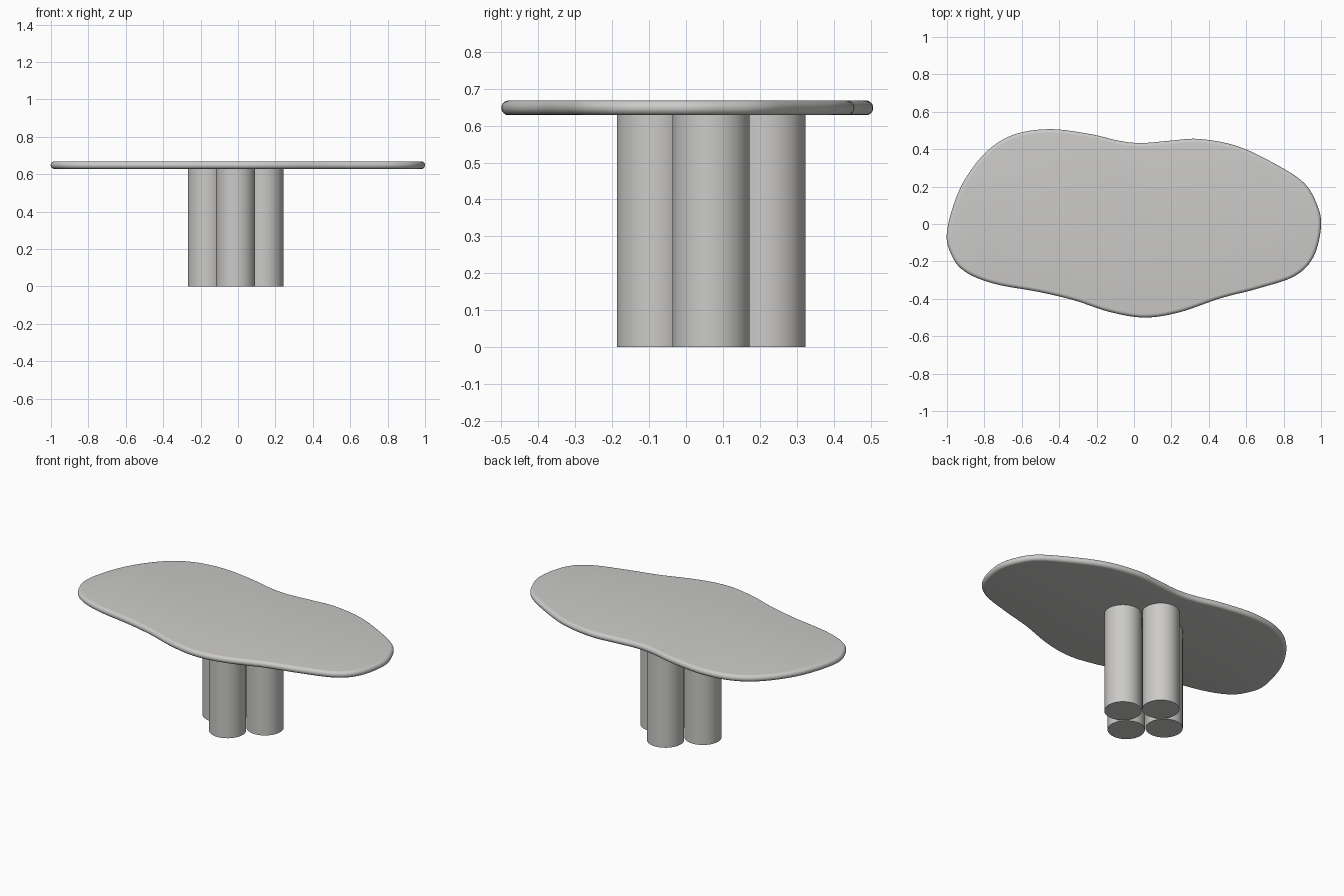
import bpy, bmesh, math
from mathutils import Vector

if "Cube" in bpy.data.objects:
    bpy.data.objects.remove(bpy.data.objects["Cube"])

stone = bpy.data.materials.new("warm grey")
stone.diffuse_color = (0.60, 0.594, 0.58, 1)
stone.use_nodes = True
stone.node_tree.nodes["Principled BSDF"].inputs["Base Color"].default_value = stone.diffuse_color

Z0, Z1 = 0.628, 0.668      # tabletop underside and upper face
R = (Z1 - Z0) / 2          # rounded edge radius


def finish(name, bm):
    bmesh.ops.recalc_face_normals(bm, faces=bm.faces)
    me = bpy.data.meshes.new(name)
    bm.to_mesh(me)
    bm.free()
    me.materials.append(stone)
    ob = bpy.data.objects.new(name, me)
    bpy.context.collection.objects.link(ob)
    bpy.ops.object.select_all(action='DESELECT')
    ob.select_set(True)
    bpy.context.view_layer.objects.active = ob
    bpy.ops.object.shade_smooth_by_angle(angle=math.radians(35))
    return ob


# Wavy outline of the tabletop, counter-clockwise
outline = [Vector(p) for p in (
    (1.0, -0.01), (0.976, 0.11), (0.90, 0.228), (0.72, 0.34), (0.54, 0.42),
    (0.345, 0.455), (0.19, 0.445), (0.04, 0.433), (-0.08, 0.445), (-0.24, 0.482),
    (-0.455, 0.507), (-0.65, 0.475), (-0.80, 0.375), (-0.93, 0.19), (-1.0, -0.04),
    (-0.974, -0.17), (-0.90, -0.257), (-0.745, -0.32), (-0.505, -0.364),
    (-0.32, -0.408), (-0.13, -0.47), (0.056, -0.50), (0.243, -0.472),
    (0.46, -0.398), (0.67, -0.343), (0.86, -0.278), (0.96, -0.175))]


def smooth_loop(pts, steps):
    """Closed Catmull-Rom curve through the points."""
    out, n = [], len(pts)
    for i in range(n):
        a, b, c, d = (pts[(i + k) % n] for k in (-1, 0, 1, 2))
        for s in range(steps):
            t = s / steps
            out.append(0.5 * (2 * b + (c - a) * t + (2 * a - 5 * b + 4 * c - d) * t * t
                              + (3 * b - a - 3 * c + d) * t ** 3))
    return out


loop = smooth_loop(outline, 8)
n = len(loop)
normals = []
for i in range(n):
    t = (loop[(i + 1) % n] - loop[i - 1]).normalized()
    normals.append(Vector((t.y, -t.x)))

# Tabletop: half-round edge swept around the outline, capped flat
bm = bmesh.new()
rings = []
for k in range(13):
    a = -math.pi / 2 + math.pi * k / 12
    inset = R * (1 - math.cos(a))
    z = (Z0 + Z1) / 2 + R * math.sin(a)
    rings.append([bm.verts.new((*(p - m * inset), z)) for p, m in zip(loop, normals)])
for lo, hi in zip(rings, rings[1:]):
    for i in range(n):
        j = (i + 1) % n
        bm.faces.new((lo[i], lo[j], hi[j], hi[i]))
bm.faces.new(rings[0][::-1])
bm.faces.new(rings[-1])
finish("tabletop", bm)

# Four cylindrical legs clustered in a diamond
CX, CY, OFF, LEG_R = -0.013, 0.068, 0.151, 0.1045
for name, dx, dy in (("front", 0, -1), ("right", 1, 0), ("back", 0, 1), ("left", -1, 0)):
    bm = bmesh.new()
    bmesh.ops.create_cone(bm, cap_ends=True, segments=64, radius1=LEG_R,
                          radius2=LEG_R, depth=Z0)
    bmesh.ops.translate(bm, verts=bm.verts,
                        vec=(CX + dx * OFF, CY + dy * OFF, Z0 / 2))
    finish(name + "_leg", bm)
